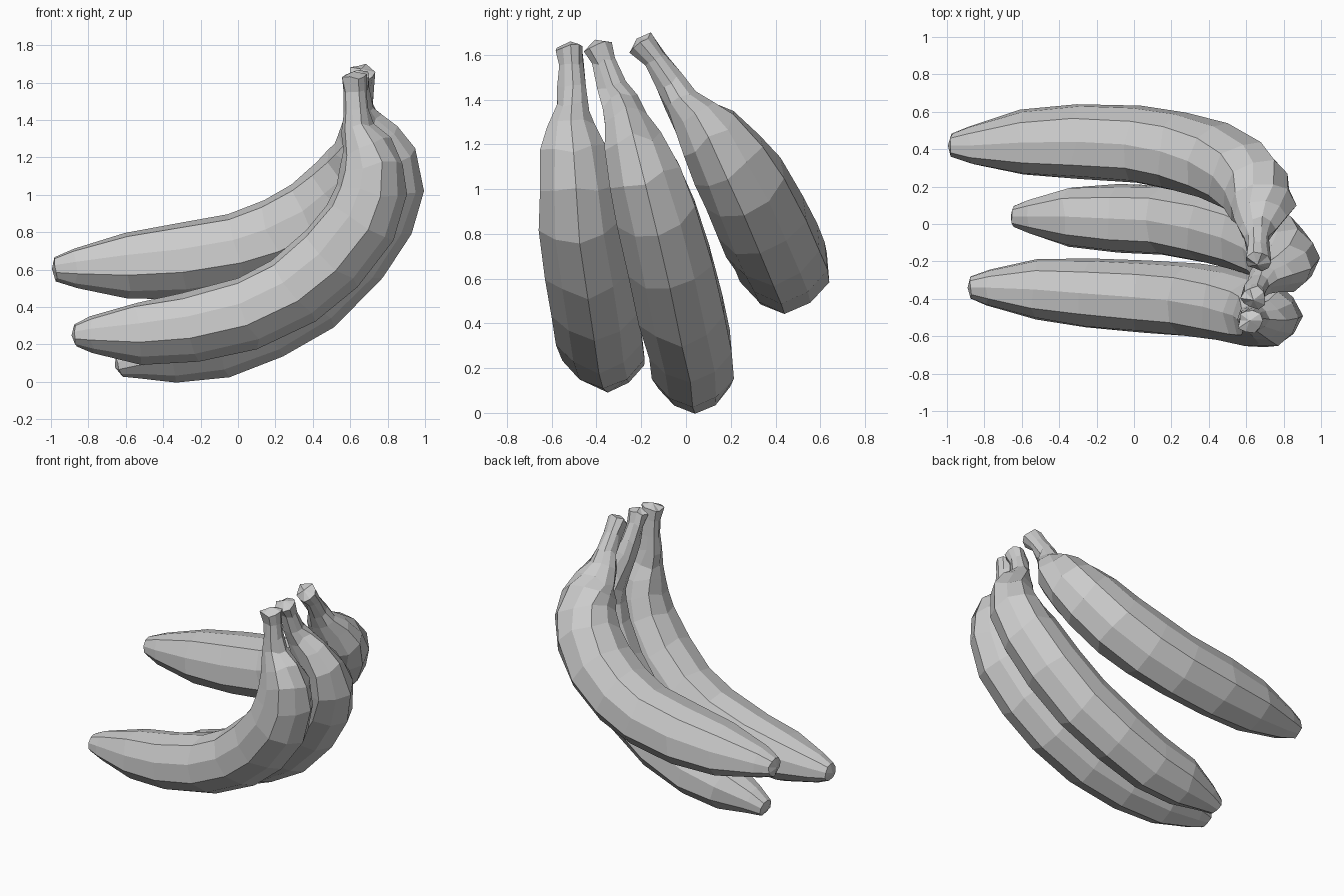
import bpy, bmesh, math, random
from mathutils import Vector

if "Cube" in bpy.data.objects:
    bpy.data.objects.remove(bpy.data.objects["Cube"])

SIDES = 10
random.seed(4)

# Shared profile from blossom tip to stem top: half width, and stretch in the bending plane
RADII = [.062, .1, .17, .194, .202, .205, .204, .194, .175, .146, .108, .074, .062, .052, .06]
DEPTH = [1, 1, 1, 1, 1, 1.02, 1.04, 1.06, 1.1, 1.18, 1.24, 1.15, 1.08, 1.1, 1.1]


def banana(name, path, scale):
    """Sweep a five-ridged section along a curved centreline."""
    bm = bmesh.new()
    pts = [Vector(p) for p in path]
    rings = []
    for i, p in enumerate(pts):
        t = (pts[min(i + 1, len(pts) - 1)] - pts[max(i - 1, 0)]).normalized()
        side = Vector((0, 1, 0))
        side = (side - t * side.dot(t)).normalized()
        up = t.cross(side)
        stem = i >= 11
        r = RADII[i] * (1 if stem else scale)
        jitter = .16 if stem else .06 if i > 8 else .02
        ring = []
        for k in range(SIDES):
            a = 2 * math.pi * (k + .5) / SIDES
            ridge = 1.045 if k % 2 else .985
            rr = r * ridge * (1 + random.uniform(-jitter, jitter))
            slide = random.uniform(-.2, .2) * r if i > 8 else random.uniform(-.1, .1) * r
            ring.append(bm.verts.new(
                p + (side * math.cos(a) + up * math.sin(a) * DEPTH[i]) * rr + t * slide))
        rings.append(ring)
    # Skin
    for a, b in zip(rings, rings[1:]):
        for k in range(SIDES):
            j = (k + 1) % SIDES
            bm.faces.new((a[k], a[j], b[j], b[k]))
    # Blunt blossom tip and rough stem end
    for ring, centre in ((rings[0], pts[0] + (pts[0] - pts[1]).normalized() * .02),
                         (rings[-1], pts[-1] + (pts[-1] - pts[-2]).normalized() * .03)):
        c = bm.verts.new(centre)
        for k in range(SIDES):
            bm.faces.new((ring[k], ring[(k + 1) % SIDES], c))
    bmesh.ops.recalc_face_normals(bm, faces=bm.faces)
    mesh = bpy.data.meshes.new(name)
    bm.to_mesh(mesh)
    bm.free()
    ob = bpy.data.objects.new(name, mesh)
    bpy.context.collection.objects.link(ob)
    return ob


# Front banana
banana("front_banana", [
    (-.87, -.34, .25), (-.78, -.34, .255), (-.52, -.35, .265), (-.25, -.37, .295),
    (.05, -.39, .37), (.3, -.41, .495), (.5, -.44, .665), (.65, -.475, .86),
    (.71, -.49, 1.03), (.715, -.505, 1.17), (.68, -.515, 1.27), (.64, -.51, 1.36),
    (.63, -.505, 1.45), (.625, -.51, 1.56), (.62, -.515, 1.63)], .96)

# Middle banana, lowest of the three
banana("middle_banana", [
    (-.64, .04, .085), (-.55, .04, .115), (-.35, .04, .16), (-.1, .03, .21),
    (.15, .02, .31), (.4, -.02, .465), (.61, -.07, .68), (.755, -.13, .9),
    (.81, -.185, 1.06), (.80, -.23, 1.18), (.745, -.265, 1.285), (.68, -.295, 1.38),
    (.66, -.33, 1.46), (.645, -.365, 1.57), (.64, -.395, 1.64)], .94)

# Back banana, splayed away
banana("back_banana", [
    (-.975, .42, .605), (-.87, .42, .61), (-.6, .435, .625), (-.3, .44, .65),
    (0, .425, .70), (.22, .39, .775), (.42, .335, .885), (.57, .26, 1.03),
    (.65, .185, 1.14), (.68, .115, 1.235), (.67, .04, 1.32), (.66, -.025, 1.40),
    (.66, -.07, 1.48), (.66, -.14, 1.58), (.66, -.2, 1.65)], 1.03)
